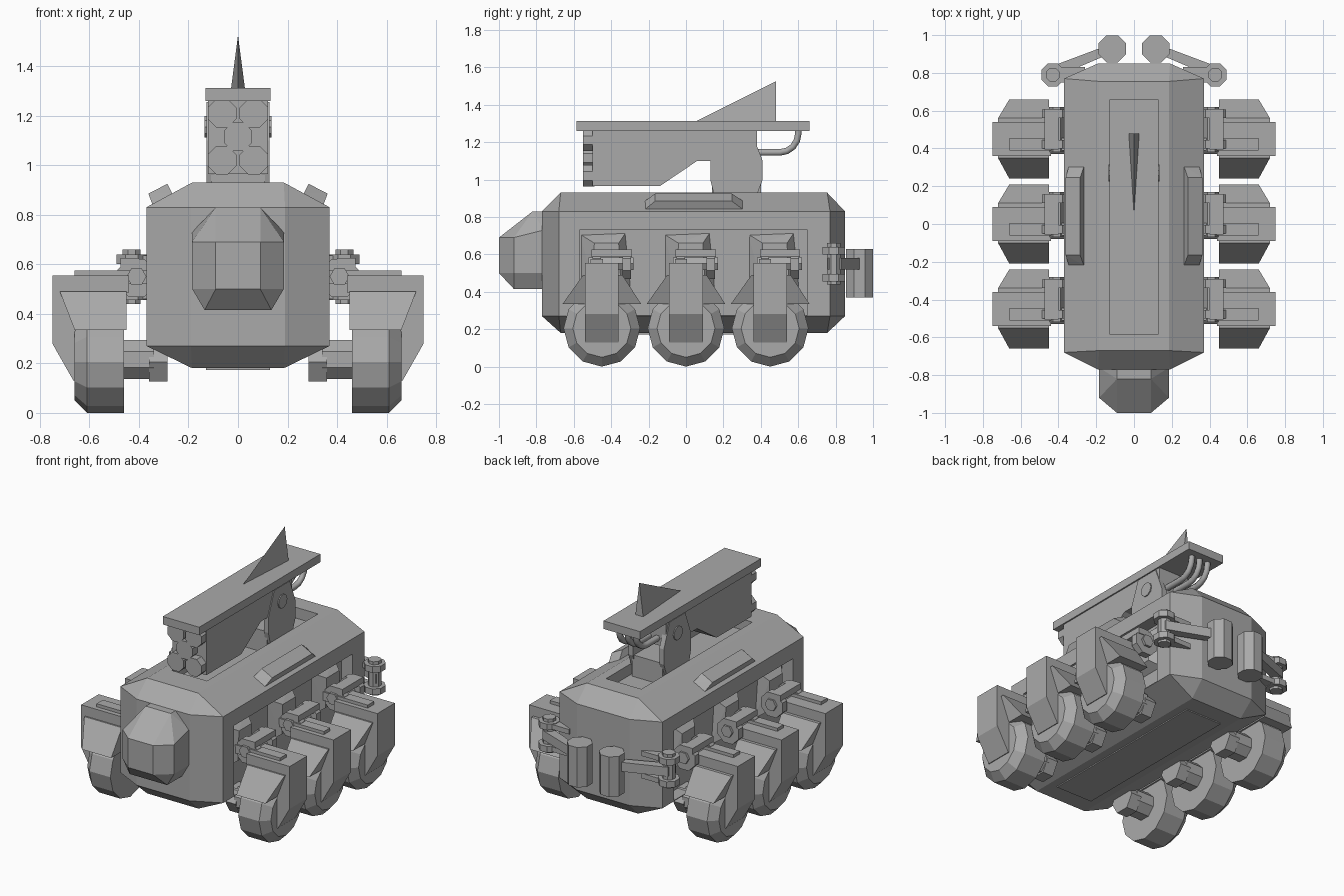
import bpy, bmesh, math
from mathutils import Vector, Matrix

if "Cube" in bpy.data.objects:
    bpy.data.objects.remove(bpy.data.objects["Cube"])

GREY = bpy.data.materials.new("plain grey")
GREY.diffuse_color = (0.4, 0.4, 0.4, 1)
GREY.use_nodes = True
GREY.node_tree.nodes["Principled BSDF"].inputs["Base Color"].default_value = GREY.diffuse_color


def make(name, bm):
    bmesh.ops.recalc_face_normals(bm, faces=bm.faces)
    me = bpy.data.meshes.new(name)
    bm.to_mesh(me)
    bm.free()
    me.materials.append(GREY)
    ob = bpy.data.objects.new(name, me)
    bpy.context.collection.objects.link(ob)
    return ob


def hull(name, pts, s=1):
    """Convex solid around points; s mirrors x."""
    bm = bmesh.new()
    for x, y, z in pts:
        bm.verts.new((x * s, y, z))
    r = bmesh.ops.convex_hull(bm, input=bm.verts)
    junk = [v for v in set(r["geom_interior"] + r["geom_unused"]) if isinstance(v, bmesh.types.BMVert)]
    bmesh.ops.delete(bm, geom=junk, context="VERTS")
    bmesh.ops.dissolve_limit(bm, angle_limit=0.02, verts=bm.verts, edges=bm.edges)
    return make(name, bm)


def box(name, x, y, z, s=1):
    return hull(name, [(a, b, c) for a in x for b in y for c in z], s)


def prism(name, prof, x0, x1, s=1):
    """Extrude a (y, z) profile along x."""
    bm = bmesh.new()
    f = bm.faces.new([bm.verts.new((x0 * s, y, z)) for y, z in prof])
    e = bmesh.ops.extrude_face_region(bm, geom=[f])["geom"]
    bmesh.ops.translate(bm, vec=((x1 - x0) * s, 0, 0), verts=[v for v in e if isinstance(v, bmesh.types.BMVert)])
    return make(name, bm)


def rod(name, a, b, r, n=8, s=1, r2=None, turn=0.5):
    """Cylinder or cone between two points."""
    a, b = Vector((a[0] * s, *a[1:])), Vector((b[0] * s, *b[1:]))
    d = b - a
    bm = bmesh.new()
    m = (Matrix.Translation((a + b) / 2) @ d.to_track_quat("Z", "Y").to_matrix().to_4x4()
         @ Matrix.Rotation(turn * 2 * math.pi / n, 4, "Z"))
    bmesh.ops.create_cone(bm, cap_ends=True, segments=n, radius1=r, radius2=r if r2 is None else r2,
                          depth=d.length, matrix=m)
    return make(name, bm)


def cut(ob, cutter):
    m = ob.modifiers.new("cut", "BOOLEAN")
    m.operation, m.object, m.solver = "DIFFERENCE", cutter, "EXACT"
    bpy.context.view_layer.objects.active = ob
    bpy.ops.object.modifier_apply(modifier=m.name)
    bpy.data.objects.remove(cutter)


# Hull: chamfered tub with wheel bays and roof trough
pts = []
for z in (0.27, 0.83):
    for s in (1, -1):
        pts += [(s * .37, -.68, z), (s * .19, -.77, z), (s * .37, .77, z), (s * .19, .85, z)]
for z in (0.18, 0.93):
    for s in (1, -1):
        pts += [(s * .185, -.67, z), (s * .185, .755, z)]
body = hull("hull", pts)
for s in (1, -1):
    cut(body, box("bay_cutter", (.29, .5), (-.57, .65), (.275, .73), s))
cut(body, box("trough_cutter", (-.127, .127), (-.5, .64), (.86, 1.1)))
box("belly_panel", (-.13, .13), (-.55, .64), (.173, .185))

# Faceted nose
pts = []
for s in (1, -1):
    pts += [(s * .09, -1, .5), (s * .09, -1, .69), (s * .185, -.92, .5), (s * .185, -.92, .69),
            (s * .185, -.76, .5), (s * .185, -.76, .73), (s * .09, -.82, .83), (s * .09, -.76, .83),
            (s * .135, -.92, .415), (s * .135, -.76, .415)]
hull("nose", pts)

for s in (1, -1):
    # Roof edge pods
    pts = [(x, y, z) for x, z in ((.265, .885), (.345, .84)) for y in (-.22, .305)]
    pts += [(x, y, z) for x, z in ((.285, .925), (.362, .885)) for y in (-.165, .245)]
    hull("roof_pod", pts, s)

    for yc in (-.45, 0, .45):
        # Wheel with bevelled outer rim, hub and axle
        rod("wheel_tread", (.46, yc, .205), (.61, yc, .205), .205, 12, s, turn=0)
        rod("wheel_rim", (.61, yc, .205), (.66, yc, .205), .205, 12, s, .155, turn=0)
        rod("axle", (.34, yc, .215), (.47, yc, .215), .085, 8, s)
        rod("axle_hub", (.285, yc, .205), (.36, yc, .205), .09, 6, s)
        # Mudguard
        hull("mudguard", [(x, yc + y, .335) for x in (.45, .66) for y in (-.21, .21)]
             + [(x, yc + y, .49) for x in (.45, .72) for y in (-.10, .11)], s)
        # Wheel fork: top plate, outer leg and tapered foot
        y2 = (yc - .09, yc + .09)
        box("fork_top", (.44, .75), y2, (.485, .555), s)
        hull("fork_leg", [(x, y, z) for y in y2 for x, z in
                          ((.66, .555), (.75, .555), (.75, .28), (.665, .13), (.655, .13), (.655, .3))], s)
        box("swing_arm", (.3, .66), (yc - .06, yc + .005), (.52, .575), s)
        # Suspension pivot lying along the hull
        rod("pivot_shaft", (.41, yc - .07, .55), (.41, yc + .17, .55), .04, 6, s)
        for dy in (-.05, .11):
            rod("pivot_collar", (.41, yc + dy, .545), (.41, yc + dy + .045, .545), .083, 8, s)
        box("pivot_clamp", (.40, .475), (yc - .055, yc + .16), (.585, .625), s)
        # Housing in the wheel bay
        hull("bay_housing", [(.28, yc + a, z) for a, z in ((-.12, .71), (.13, .72), (.16, .42), (-.12, .42))]
             + [(.35, yc + a, z) for a, z in ((-.04, .66), (.09, .66), (.1, .47), (-.05, .47))], s)

    # Rear hinged arms with canisters
    rod("hinge_pin", (.43, .79, .44), (.43, .79, .66), .04, 8, s)
    for z in (.455, .6):
        rod("hinge_disc", (.43, .79, z), (.43, .79, z + .04), .066, 8, s)
        box("hinge_lug", (.26, .43), (.75, .83), (z + .004, z + .036), s)
    hull("rear_arm", [(x, y, z) for z in (.52, .58) for x, y in ((.46, .76), (.45, .83), (.13, .95), (.13, .9))], s)
    rod("rear_canister", (.115, .927, .37), (.115, .927, .63), .078, 8, s)

    # Launcher cradle cheeks and pivot bolts
    prism("cradle_cheek", [(.15, .92), (.38, .92), (.41, 1.0), (.41, 1.1), (.35, 1.255), (.19, 1.255),
                           (.13, 1.1), (.13, 1.0)], .095, .128, s)
    rod("cradle_bolt", (.12, .27, 1.155), (.135, .27, 1.155), .045, 10, s)

# Launcher base, body and top plate
box("cradle_base", (-.11, .11), (.14, .4), (.85, 1.0))
prism("launcher_body", [(-.5, .965), (-.14, .965), (.06, 1.1), (.38, 1.1), (.38, 1.262), (-.5, 1.262)], -.122, .122)
box("launcher_plate", (-.131, .131), (-.585, .66), (1.26, 1.312))
for x, z in ((-.064, 1.21), (.064, 1.21), (0, 1.115), (-.064, 1.02), (.064, 1.02)):
    rod("tube", (x, -.55, z), (x, -.49, z), .062, 8)
hull("fin", [(0, .05, 1.31), (-.028, .48, 1.31), (.028, .48, 1.31), (0, .48, 1.525)])

# Rear cables bending up into the plate
for x in (-.06, 0, .06):
    cu = bpy.data.curves.new("cable", "CURVE")
    cu.dimensions, cu.bevel_depth, cu.bevel_resolution = "3D", .02, 1
    sp = cu.splines.new("POLY")
    path = [(.37, 1.145), (.50, 1.145)] + [
        (.50 + .1 * math.sin(a), 1.245 - .1 * math.cos(a)) for a in (.4, .8, 1.2, 1.57)] + [(.60, 1.265)]
    sp.points.add(len(path) - 1)
    for p, (y, z) in zip(sp.points, path):
        p.co = (x, y, z, 1)
    cu.materials.append(GREY)
    bpy.context.collection.objects.link(bpy.data.objects.new("cable", cu))
